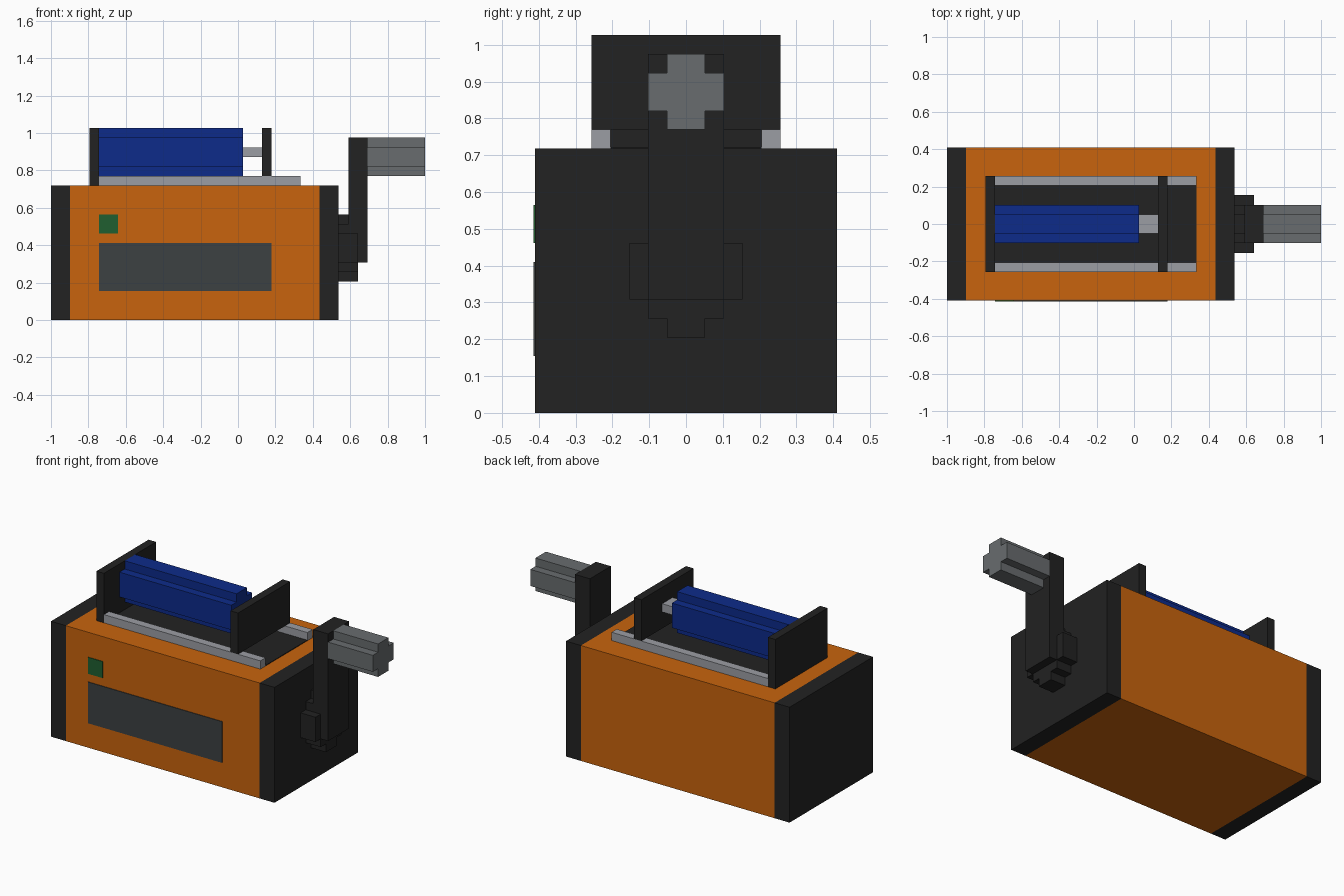
import bpy
import bmesh
from mathutils import Vector

cube = bpy.data.objects.get("Cube")
if cube:
    bpy.data.objects.remove(cube, do_unlink=True)

U = 2 / 39          # grid unit of the blocky design
X0 = -19.5          # left end of the model, in units
SKIN = 0.08         # painted plate thickness, in units


def material(name, r, g, b):
    m = bpy.data.materials.new(name)
    m.use_nodes = True
    m.diffuse_color = (r, g, b, 1)
    m.node_tree.nodes["Principled BSDF"].inputs["Base Color"].default_value = (r, g, b, 1)
    return m


orange = material("orange", 0.578, 0.127, 0.004)
black = material("black", 0.016, 0.016, 0.016)
blue = material("blue", 0.004, 0.024, 0.254)
silver = material("silver", 0.33, 0.34, 0.37)
grey = material("grey", 0.138, 0.150, 0.156)
slate = material("slate", 0.045, 0.053, 0.054)
green = material("green", 0.014, 0.114, 0.030)


def prism(name, x, outline, mat):
    """Extrude a (y, z) outline along x, all in grid units."""
    bm = bmesh.new()
    face = bm.faces.new([bm.verts.new(Vector((x[0] + X0, y, z)) * U) for y, z in outline])
    ext = bmesh.ops.extrude_face_region(bm, geom=[face])
    moved = [v for v in ext["geom"] if isinstance(v, bmesh.types.BMVert)]
    bmesh.ops.translate(bm, verts=moved, vec=((x[1] - x[0]) * U, 0, 0))
    bmesh.ops.recalc_face_normals(bm, faces=bm.faces)
    mesh = bpy.data.meshes.new(name)
    bm.to_mesh(mesh)
    bm.free()
    mesh.materials.append(mat)
    obj = bpy.data.objects.new(name, mesh)
    bpy.context.collection.objects.link(obj)
    return obj


def box(name, x, y, z, mat):
    return prism(name, x, [(y[0], z[0]), (y[1], z[0]), (y[1], z[1]), (y[0], z[1])], mat)


def stepped_rod(name, x, centre, steps, mat):
    """Blocky cylinder; steps are (half width, half height), widest first."""
    quarter = []
    for i, (w, h) in enumerate(steps):
        quarter.append((w, h))
        if i + 1 < len(steps):
            quarter.append((steps[i + 1][0], h))
    back = quarter[::-1]
    outline = (quarter + [(-w, h) for w, h in back]
               + [(-w, -h) for w, h in quarter] + [(w, -h) for w, h in back])
    return prism(name, x, [(w, centre + h) for w, h in outline], mat)


# Main body and its end caps
box("body", (2, 28), (-8, 8), (0, 14), orange)
box("left_end_cap", (0, 2), (-8, 8), (0, 14), black)
box("right_end_cap", (28, 30), (-8, 8), (0, 14), black)

# Painted plates on the front and top
box("screen", (5, 23), (-8 - SKIN, -8), (3, 8), slate)
box("indicator", (5, 7), (-8 - SKIN, -8), (9, 11), green)
box("top_panel", (5, 26), (-4, 4), (14, 14 + SKIN), black)

# Rails and the two upright plates
for side, s in (("front", -1), ("back", 1)):
    box(side + "_rail", (5, 26), sorted((4 * s, 5 * s)), (14, 15), silver)
box("fixed_plate", (4, 5), (-5, 5), (14, 20), black)
box("sliding_plate", (22, 23), (-5, 5), (15, 20), black)

# Cylinder with its piston rod
stepped_rod("cylinder", (5, 20), 17.5, [(2, 1.5), (1, 2.5)], blue)
box("piston_rod", (20, 22), (-1, 1), (17, 18), silver)

# Crank
stepped_rod("crank_hub", (30, 32), 7.5, [(3, 1.5), (2, 2.5), (1, 3.5)], black)
box("crank_arm", (31, 33), (-2, 2), (6, 19), black)
stepped_rod("crank_handle", (33, 39), 17, [(2, 1), (1, 2)], grey)
